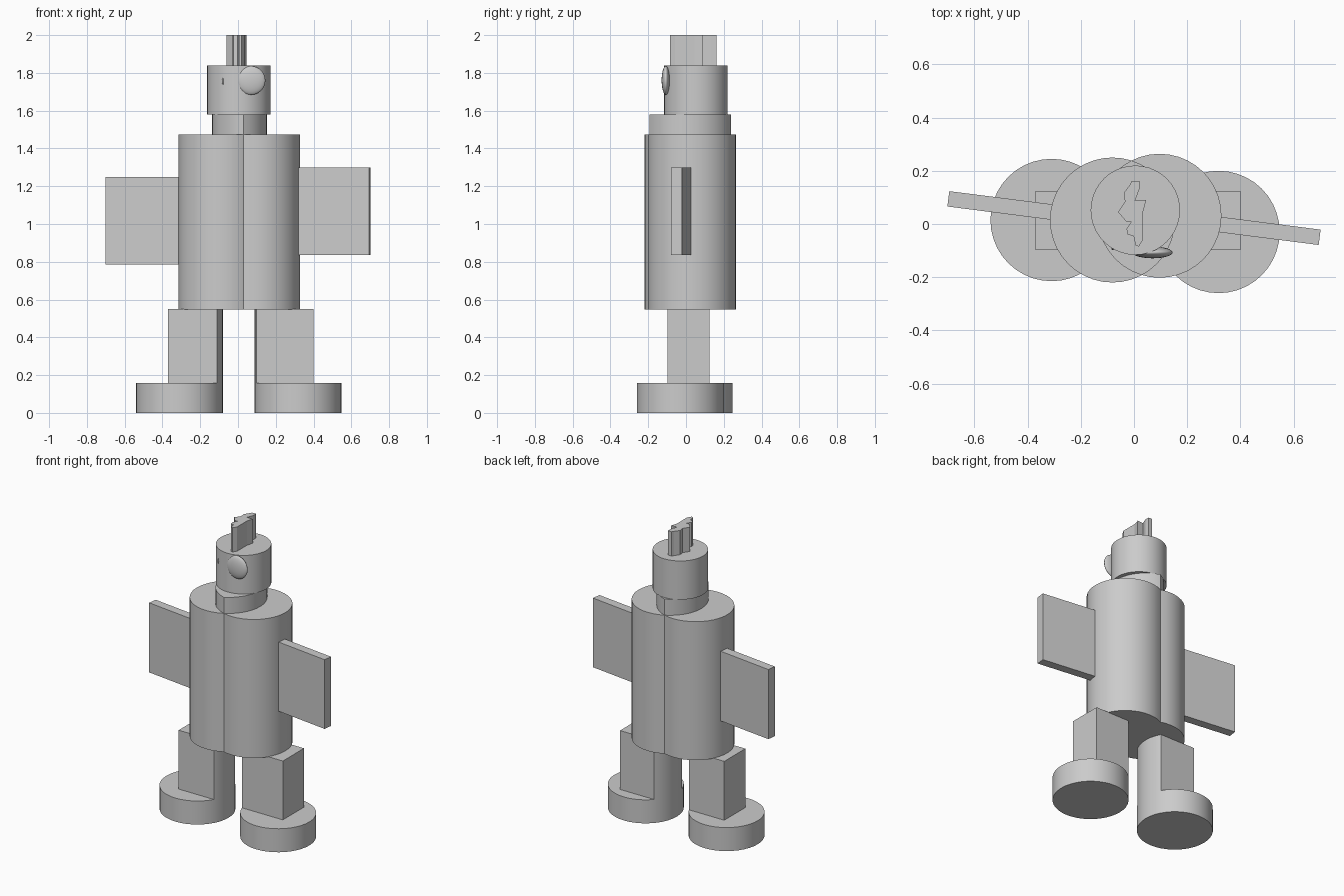
import bpy, bmesh, math

if "Cube" in bpy.data.objects:
    bpy.data.objects.remove(bpy.data.objects["Cube"])


def smooth(ob):
    bpy.ops.object.select_all(action='DESELECT')
    ob.select_set(True)
    bpy.context.view_layer.objects.active = ob
    bpy.ops.object.shade_smooth_by_angle(angle=math.radians(30))


def cylinder(name, x, y, r, z0, z1):
    bpy.ops.mesh.primitive_cylinder_add(vertices=40, radius=r, depth=z1 - z0,
                                        location=(x, y, (z0 + z1) / 2))
    ob = bpy.context.object
    ob.name = name
    smooth(ob)
    return ob


def box(name, centre, size, turn=0):
    bpy.ops.mesh.primitive_cube_add(size=1, location=centre, rotation=(0, 0, turn))
    ob = bpy.context.object
    ob.name = name
    ob.scale = size
    bpy.ops.object.transform_apply(location=False, rotation=False, scale=True)
    return ob


def combine(ob, other, operation):
    mod = ob.modifiers.new(operation.lower(), 'BOOLEAN')
    mod.operation = operation
    mod.solver = 'EXACT'
    mod.object = other
    bpy.context.view_layer.objects.active = ob
    bpy.ops.object.modifier_apply(modifier=mod.name)
    bpy.data.objects.remove(other)
    smooth(ob)


def ellipsoid(name, centre, radii):
    bpy.ops.mesh.primitive_uv_sphere_add(segments=32, ring_count=16, location=centre)
    ob = bpy.context.object
    ob.name = name
    ob.scale = radii
    smooth(ob)


# Feet, and legs trimmed on the inside to the round of the foot
for side, fx, fy, lx in (("left", -0.31, 0.015, -0.22), ("right", 0.318, -0.03, 0.24)):
    cylinder(side + "_foot", fx, fy, 0.23, 0, 0.157)
    leg = box(side + "_leg", (lx, 0.0135, 0.352), (0.30 if lx < 0 else 0.32, 0.223, 0.396))
    combine(leg, cylinder("leg_trim", fx, fy, 0.23, 0.1, 0.6), 'INTERSECT')

# Body from two fused cylinders; neck is their overlap carried upwards
LOBES = ((-0.081, 0.015, 0.235), (0.096, 0.031, 0.233))
for name, z0, z1, op in (("body", 0.548, 1.473, 'UNION'), ("neck", 1.473, 1.58, 'INTERSECT')):
    part = cylinder(name, *LOBES[0], z0, z1)
    # the tool reaches past the neck ends for a clean cut, but matches the body exactly
    pad = 0.05 if op == 'INTERSECT' else 0
    combine(part, cylinder("lobe", *LOBES[1], z0 - pad, z1 + pad), op)

# Slab arms
turn = -math.atan(0.128)
box("left_arm", (-0.49, 0.068, 1.017), (0.42, 0.058, 0.465), turn)
box("right_arm", (0.495, -0.024, 1.067), (0.41, 0.058, 0.462), turn)

# Head and eyes
cylinder("head", 0.005, 0.052, 0.168, 1.58, 1.838)
ellipsoid("right_eye", (0.07, -0.107, 1.76), (0.075, 0.022, 0.076))
ellipsoid("left_eye", (-0.08, -0.092, 1.755), (0.005, 0.006, 0.018))

# Ragged crest
outline = [(0.02, 0.162), (-0.008, 0.162), (-0.016, 0.147), (-0.038, 0.117),
           (-0.034, 0.083), (-0.06, 0.045), (-0.03, 0.01), (-0.01, 0.01),
           (-0.028, -0.018), (-0.024, -0.04), (-0.002, -0.045), (0.006, -0.08),
           (0.018, -0.085), (0.034, -0.058), (0.034, 0.045), (0.046, 0.09),
           (0.004, 0.088), (0.02, 0.13)]
bm = bmesh.new()
base = bm.faces.new([bm.verts.new((x, y, 1.838)) for x, y in outline])
top = bmesh.ops.extrude_face_region(bm, geom=[base], use_keep_orig=True)["geom"]
bmesh.ops.translate(bm, vec=(0, 0, 0.162),
                    verts=[v for v in top if isinstance(v, bmesh.types.BMVert)])
bmesh.ops.recalc_face_normals(bm, faces=bm.faces)
mesh = bpy.data.meshes.new("crest")
bm.to_mesh(mesh)
bm.free()
bpy.context.collection.objects.link(bpy.data.objects.new("crest", mesh))
